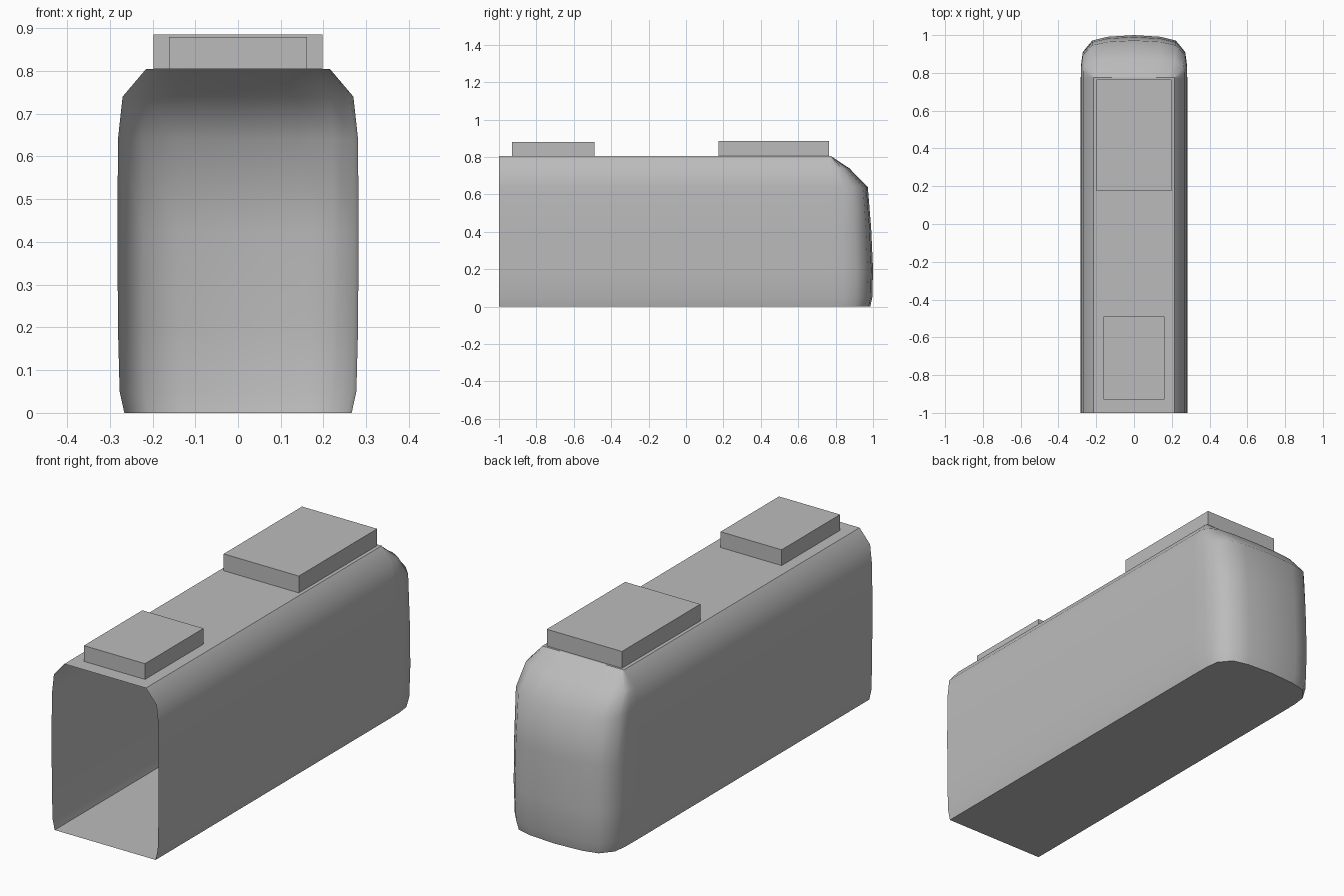
import bpy
import math

cube = bpy.data.objects.get("Cube")
if cube:
    bpy.data.objects.remove(cube, do_unlink=True)

grey = bpy.data.materials.new("plain grey")
grey.use_nodes = True
COLOUR = (0.5, 0.5, 0.5, 1)
grey.diffuse_color = COLOUR
grey.node_tree.nodes["Principled BSDF"].inputs["Base Color"].default_value = COLOUR

SEAM = 0.775   # where the straight body meets the rounded end
OPEN_END = -1.0
ROOF = 0.805

# Levels of the shell: height, half width, reach of the rounded end
LEVELS = [
    (0.0, 0.266, 0.985),
    (0.05, 0.277, 0.996),
    (0.2, 0.281, 1.0),
    (0.42, 0.282, 0.99),
    (0.64, 0.281, 0.972),
    (0.74, 0.270, 0.873),
    (ROOF, 0.215, SEAM),
]
# Plan of the rounded end: share of half width, share of reach
PLAN = [(1, 0), (0.995, 0.3), (0.965, 0.6), (0.79, 0.87), (0.5, 0.96), (0, 1)]


def make_object(name, verts, faces, smooth=True):
    mesh = bpy.data.meshes.new(name)
    mesh.from_pydata(verts, [], faces)
    mesh.validate()
    mesh.materials.append(grey)
    obj = bpy.data.objects.new(name, mesh)
    bpy.context.collection.objects.link(obj)
    if smooth:
        bpy.ops.object.select_all(action="DESELECT")
        obj.select_set(True)
        bpy.context.view_layer.objects.active = obj
        bpy.ops.object.shade_smooth_by_angle(angle=math.radians(46))
    return obj


def make_box(name, half_width, y0, y1, z0, z1):
    verts = [(x, y, z) for z in (z0, z1)
             for x, y in ((-half_width, y0), (half_width, y0),
                          (half_width, y1), (-half_width, y1))]
    sides = [(i, (i + 1) % 4, (i + 1) % 4 + 4, i + 4) for i in range(4)]
    make_object(name, verts, [(3, 2, 1, 0), (4, 5, 6, 7)] + sides, smooth=False)


# Straight hollow body, open at the front, with floor and roof
section = [(w, z) for z, w, _ in LEVELS] + [(-w, z) for z, w, _ in reversed(LEVELS)]
n = len(section)
verts = [(x, y, z) for y in (OPEN_END, SEAM) for x, z in section]
faces = [(i, i + n, (i + 1) % n + n, (i + 1) % n)[::-1] for i in range(n)]
make_object("body_shell", verts, faces)

# Rounded closed end, lofted through the levels
outline = PLAN + [(-s, t) for s, t in reversed(PLAN[:-1])]
m = len(outline)
verts = [(s * w, SEAM + t * (reach - SEAM), z)
         for z, w, reach in LEVELS for s, t in outline]
faces = [(r * m + i, r * m + i + 1, (r + 1) * m + i + 1, (r + 1) * m + i)
         for r in range(len(LEVELS) - 1) for i in range(m - 1)]
faces.append(tuple(reversed(range(m))))
make_object("rounded_end", verts, faces)

# Roof boxes
make_box("rear_roof_box", 0.198, 0.175, 0.765, ROOF, 0.885)
make_box("front_roof_box", 0.161, -0.93, -0.49, ROOF, 0.88)
